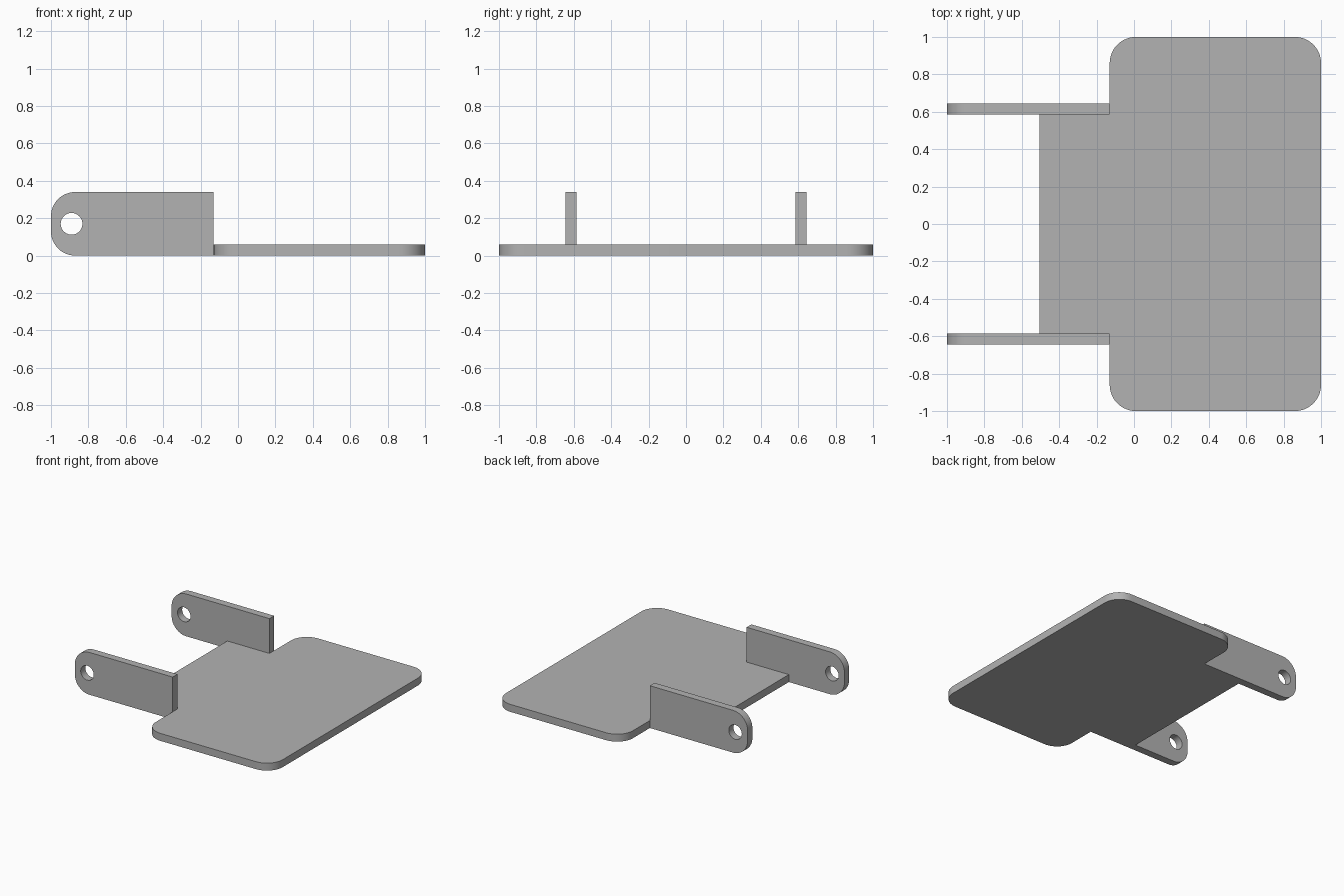
import bpy, bmesh
from math import cos, sin, pi
from mathutils import Vector

cube = bpy.data.objects.get("Cube")
if cube:
    bpy.data.objects.remove(cube, do_unlink=True)

grey = bpy.data.materials.new("plain grey")
grey.use_nodes = True
GREY = (0.45, 0.45, 0.45, 1)
grey.diffuse_color = GREY
grey.node_tree.nodes["Principled BSDF"].inputs["Base Color"].default_value = GREY

THICK = 0.06
INNER = 0.585      # inner face of each arm
STEP = -0.13       # where the wide plate meets the arms


def arc(cx, cy, radius, start, end, steps=12):
    """Points along an arc, angles in quarter turns."""
    angles = [(start + (end - start) * i / steps) * pi / 2 for i in range(steps + 1)]
    return [(cx + radius * cos(a), cy + radius * sin(a)) for a in angles]


def extrude(name, points, place, direction):
    """Solid made by sweeping a flat outline along a direction."""
    bm = bmesh.new()
    face = bm.faces.new([bm.verts.new(place(u, v)) for u, v in points])
    swept = bmesh.ops.extrude_face_region(bm, geom=[face])["geom"]
    moved = [g for g in swept if isinstance(g, bmesh.types.BMVert)]
    bmesh.ops.translate(bm, verts=moved, vec=Vector(direction))
    bmesh.ops.recalc_face_normals(bm, faces=bm.faces)
    mesh = bpy.data.meshes.new(name)
    bm.to_mesh(mesh)
    bm.free()
    mesh.materials.append(grey)
    obj = bpy.data.objects.new(name, mesh)
    bpy.context.collection.objects.link(obj)
    return obj


def smooth(obj):
    bpy.ops.object.select_all(action="DESELECT")
    obj.select_set(True)
    bpy.context.view_layer.objects.active = obj
    bpy.ops.object.shade_smooth_by_angle(angle=pi / 6)


# Base plate: wide rounded panel with a narrower tongue between the arms
R = 0.14
half = [(-0.505, -INNER), (STEP, -INNER)]
half += arc(STEP + R, -1 + R, R, 2, 3) + arc(1 - R, -1 + R, R, 3, 4)
outline = half + [(x, -y) for x, y in reversed(half)]
smooth(extrude("base_plate", outline, lambda x, y: (x, y, 0), (0, 0, THICK)))

# Upright hinge arms with a rounded end and a pin hole
HEIGHT, ROUND = 0.34, 0.13
profile = [(STEP, 0), (STEP, HEIGHT)]
profile += arc(-1 + ROUND, HEIGHT - ROUND, ROUND, 1, 2)
profile += arc(-1 + ROUND, ROUND, ROUND, 2, 3)
hole = arc(-0.89, HEIGHT / 2, 0.058, 0, 4, 40)[:-1]

for name, side in (("front_arm", -1), ("back_arm", 1)):
    arm = extrude(name, profile, lambda x, z: (x, side * INNER, z), (0, side * THICK, 0))
    cutter = extrude("pin_hole_cutter", hole, lambda x, z: (x, side * 0.5, z), (0, side * 0.3, 0))
    cutter.hide_render = True
    cut = arm.modifiers.new("pin hole", "BOOLEAN")
    cut.operation, cut.solver, cut.object = "DIFFERENCE", "EXACT", cutter
    bpy.context.view_layer.objects.active = arm
    bpy.ops.object.modifier_apply(modifier=cut.name)
    bpy.data.objects.remove(cutter, do_unlink=True)
    smooth(arm)
